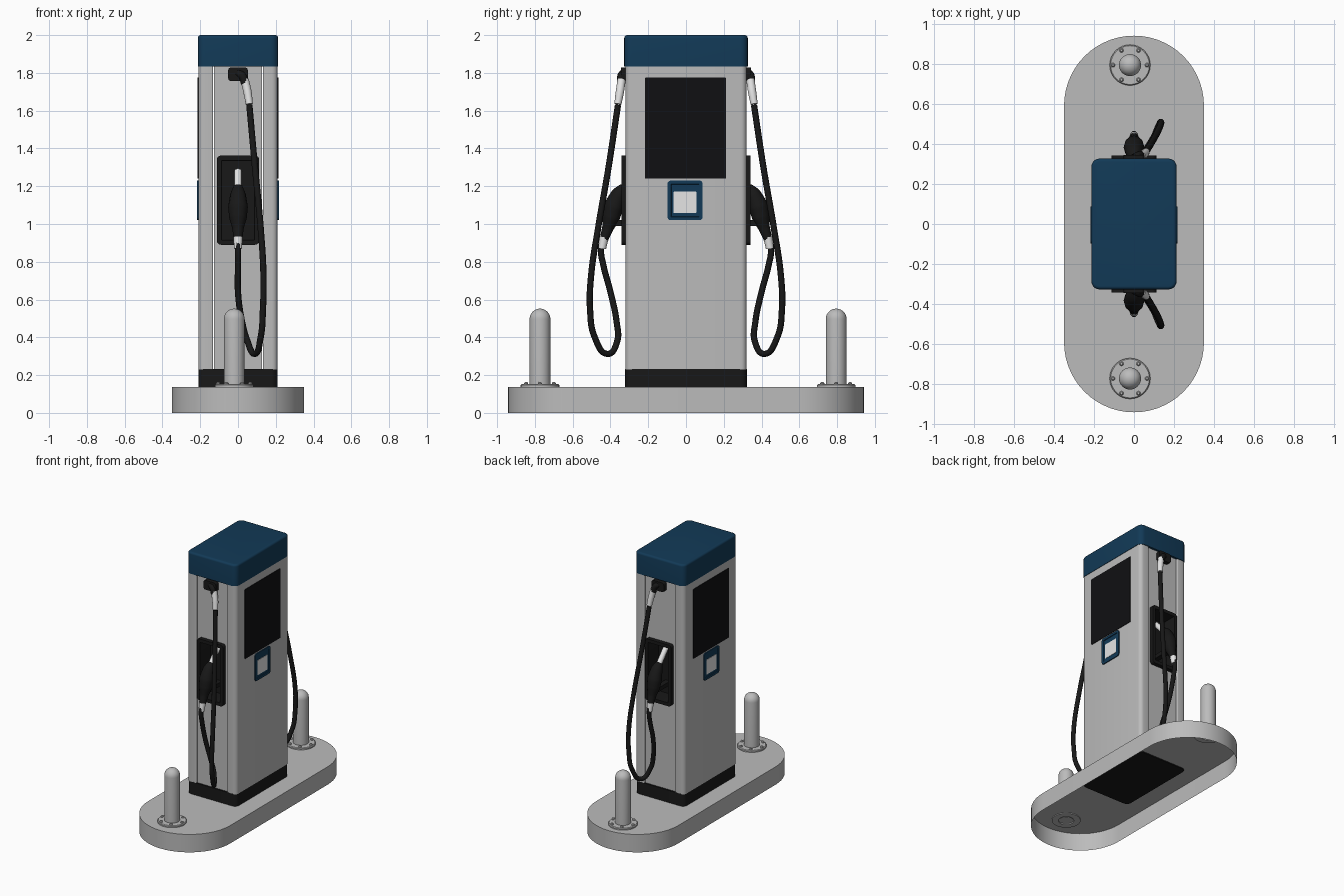
import bpy, bmesh, math
from mathutils import Vector

if "Cube" in bpy.data.objects:
    bpy.data.objects.remove(bpy.data.objects["Cube"])


def material(name, rgb):
    m = bpy.data.materials.new(name)
    m.diffuse_color = (*rgb, 1)
    m.use_nodes = True
    m.node_tree.nodes["Principled BSDF"].inputs["Base Color"].default_value = m.diffuse_color
    return m


GREY = material("light grey", (0.50, 0.50, 0.50))
WHITE = material("white", (0.78, 0.78, 0.78))
BLUE = material("deep blue", (0.006, 0.042, 0.095))
BLACK = material("black", (0.009, 0.009, 0.009))
GLASS = material("screen black", (0.005, 0.005, 0.006))


def finish(name, bm, mat, angle=35):
    bmesh.ops.recalc_face_normals(bm, faces=bm.faces[:])
    me = bpy.data.meshes.new(name)
    bm.to_mesh(me)
    bm.free()
    add(name, me, mat, angle)


def add(name, me, mat, angle=35):
    me.materials.clear()
    me.materials.append(mat)
    for p in me.polygons:
        p.use_smooth = True
        p.material_index = 0
    me.set_sharp_from_angle(angle=math.radians(angle))
    ob = bpy.data.objects.new(name, me)
    bpy.context.collection.objects.link(ob)
    return ob


def bevel(bm, r, rule, segments=5):
    edges = [e for e in bm.edges if rule(*(v.co for v in e.verts))]
    bmesh.ops.bevel(bm, geom=edges, offset=r, segments=segments, profile=0.5,
                    affect='EDGES', clamp_overlap=True)


def along(axis):
    """Rule: edge runs parallel to an axis."""
    return lambda a, b: abs((a - b).normalized()[axis]) > 0.999


def box(name, xs, ys, zs, mat, bevels=(), recess=None):
    """Box between limits; bevels = (radius, rule); recess = (normal, border, depth)."""
    xs, ys, zs = sorted(xs), sorted(ys), sorted(zs)
    bm = bmesh.new()
    bmesh.ops.create_cube(bm, size=1)
    for v in bm.verts:
        v.co = Vector([lim[0] if c < 0 else lim[1]
                       for c, lim in zip(v.co, (xs, ys, zs))])
    for r, rule in bevels:
        bevel(bm, r, rule)
    if recess:
        n, border, depth = Vector(recess[0]), recess[1], recess[2]
        bm.normal_update()
        f = max((f for f in bm.faces if f.normal.dot(n) > 0.99),
                key=lambda f: f.calc_area())
        bmesh.ops.inset_region(bm, faces=[f], thickness=border)
        bmesh.ops.inset_region(bm, faces=[f], thickness=0.002)
        bmesh.ops.translate(bm, verts=f.verts[:], vec=-n * depth)
    finish(name, bm, mat)


def lathe(name, profile, x, y, mat, steps=32):
    bm = bmesh.new()
    vs = [bm.verts.new((r, 0, z)) for r, z in profile]
    es = [bm.edges.new(p) for p in zip(vs, vs[1:])]
    bmesh.ops.spin(bm, geom=vs + es, cent=(0, 0, 0), axis=(0, 0, 1),
                   angle=math.tau, steps=steps)
    bmesh.ops.remove_doubles(bm, verts=bm.verts[:], dist=1e-5)
    bmesh.ops.translate(bm, verts=bm.verts[:], vec=(x, y, 0))
    finish(name, bm, mat)


def tube(name, pts, s, mat, radius=None):
    """Smooth tube through (x, y, z, r) points, y multiplied by s."""
    cu = bpy.data.curves.new(name + "_path", 'CURVE')
    cu.dimensions = '3D'
    cu.bevel_depth = 1
    cu.bevel_resolution = 4
    cu.use_fill_caps = True
    sp = cu.splines.new('BEZIER')
    sp.bezier_points.add(len(pts) - 1)
    for bp, p in zip(sp.bezier_points, pts):
        bp.co = (p[0], s * p[1], p[2])
        bp.radius = radius or p[3]
        bp.handle_left_type = bp.handle_right_type = 'AUTO'
    sp.resolution_u = 8
    tmp = bpy.data.objects.new(name + "_path", cu)
    bpy.context.collection.objects.link(tmp)
    me = bpy.data.meshes.new_from_object(
        tmp.evaluated_get(bpy.context.evaluated_depsgraph_get()))
    bpy.data.objects.remove(tmp)
    add(name, me, mat, 50)


# Kerb island: stadium-shaped shell, open underneath
bm = bmesh.new()
R, C, N = 0.35, 0.592, 28
outline = []
for end in (0, 1):
    for i in range(N + 1):
        a = math.pi * (end + i / N)
        outline.append((R * math.cos(a), R * math.sin(a) + (C if end == 0 else -C)))
low = [bm.verts.new((x, y, 0)) for x, y in outline]
top = [bm.verts.new((x, y, 0.138)) for x, y in outline]
bm.faces.new(top)
for i in range(len(low)):
    j = (i + 1) % len(low)
    bm.faces.new((low[i], low[j], top[j], top[i]))
bevel(bm, 0.01, lambda a, b: a.z > 0.1 and b.z > 0.1, 3)
finish("kerb_island", bm, GREY)

# Bollards with bolted flanges
for label, y in (("back", 0.795), ("front", -0.773)):
    x = -0.02
    dome = [(0.055 * math.cos(a), 0.497 + 0.055 * math.sin(a))
            for a in (math.pi / 2 * i / 8 for i in range(8))]
    lathe(label + "_bollard", [(0.055, 0.13)] + dome + [(0, 0.552)], x, y, GREY)
    lathe(label + "_flange", [(0.055, 0.132), (0.102, 0.132), (0.102, 0.147),
                              (0.097, 0.152), (0.055, 0.152)], x, y, GREY)
    for i in range(6):
        a = math.tau * i / 6
        lathe(f"{label}_bolt_{i}", [(0.011, 0.15), (0.011, 0.157), (0.006, 0.163), (0, 0.163)],
              x + 0.085 * math.cos(a), y + 0.085 * math.sin(a), GREY, 8)

# Plinth and cap
box("plinth", (-0.21, 0.21), (-0.322, 0.322), (0.13, 0.232), BLACK, [(0.035, along(2))])
box("cap", (-0.213, 0.213), (-0.327, 0.327), (1.835, 2.0), BLUE,
    [(0.04, along(2)), (0.016, lambda a, b: a.z > 1.99 and b.z > 1.99)])

# Cabinet sides with rounded outer corners, screens and card readers
for label, s in (("right", 1), ("left", -1)):
    box(label + "_side_panel", (s * 0.132, s * 0.21), (-0.321, 0.321), (0.23, 1.836), GREY,
        [(0.03, lambda a, b: along(2)(a, b) and abs(a.x) > 0.2),
         (0.006, lambda a, b: along(2)(a, b) and abs(a.x) < 0.133)])
    box(label + "_screen", (s * 0.2, s * 0.2135), (-0.218, 0.213), (1.24, 1.775), GLASS,
        [(0.006, along(0))])
    box(label + "_reader_frame", (s * 0.2, s * 0.217), (-0.098, 0.088), (1.02, 1.23), BLUE,
        [(0.018, along(0))], ((s, 0, 0), 0.018, 0.005))
    box(label + "_reader_display", (s * 0.2, s * 0.2145), (-0.067, 0.055), (1.058, 1.172), WHITE,
        [(0.006, along(0))])

# Hose, sleeves and nozzle as paths (x, distance out, z, radius)
HOSE = [(0.06, .36, 1.63), (0.09, .41, 1.30), (0.12, .465, 0.98), (0.135, .503, 0.72),
        (0.132, .508, 0.55), (0.12, .483, 0.40), (0.088, .415, 0.312), (0.05, .364, 0.38),
        (0.022, .367, 0.48), (0, .40, 0.64), (0, .437, 0.78), (0, .45, 0.86), (0, .437, 0.93)]
NOZZLE = [(0, .325, 1.195, .026), (0, .355, 1.155, .042), (0, .383, 1.09, .052),
          (0, .397, 1.035, .047), (0, .415, 0.975, .030), (0, .434, 0.92, .023)]

for label, s in (("back", 1), ("front", -1)):
    # Recessed end panels around the holster opening
    depth = (s * 0.2, s * 0.31)
    box(label + "_lower_panel", (-0.128, 0.128), depth, (0.23, 0.90), GREY)
    box(label + "_upper_panel", (-0.128, 0.128), depth, (1.35, 1.836), GREY)
    for side, t in (("right", 1), ("left", -1)):
        box(f"{label}_{side}_strip", (t * 0.108, t * 0.128), depth, (0.90, 1.35), GREY)
    # Holster tray
    box(label + "_holster", (-0.112, 0.112), (s * 0.2, s * 0.342), (0.89, 1.362), BLACK,
        [(0.022, along(1))], ((0, s, 0), 0.026, 0.125))
    # Nozzle resting in the holster
    tube(label + "_nozzle", NOZZLE, s, BLACK)
    tube(label + "_nozzle_spout", [(0, .335, 1.18), (0, .245, 1.28)], s, WHITE, 0.02)
    box(label + "_nozzle_guard", (-0.02, 0.02), (s * 0.22, s * 0.385), (0.99, 1.02), BLACK)
    # Hose outlet below the cap
    box(label + "_hose_outlet", (-0.052, 0.052), (s * 0.30, s * 0.345), (1.757, 1.828), BLACK,
        [(0.015, along(1))])
    tube(label + "_outlet_elbow", [(0, .33, 1.80), (0.022, .342, 1.785), (0.036, .345, 1.745)],
         s, BLACK, 0.021)
    # Hose and its pale end sleeves
    tube(label + "_hose", HOSE, s, BLACK, 0.0165)
    tube(label + "_upper_sleeve", [(0.035, .341, 1.765, .022), (0.05, .35, 1.70, .022),
                                   (0.06, .361, 1.635, .019)], s, WHITE)
    tube(label + "_lower_sleeve", [(0, .433, 0.93, .024), (0, .444, 0.87, .021)], s, WHITE)
